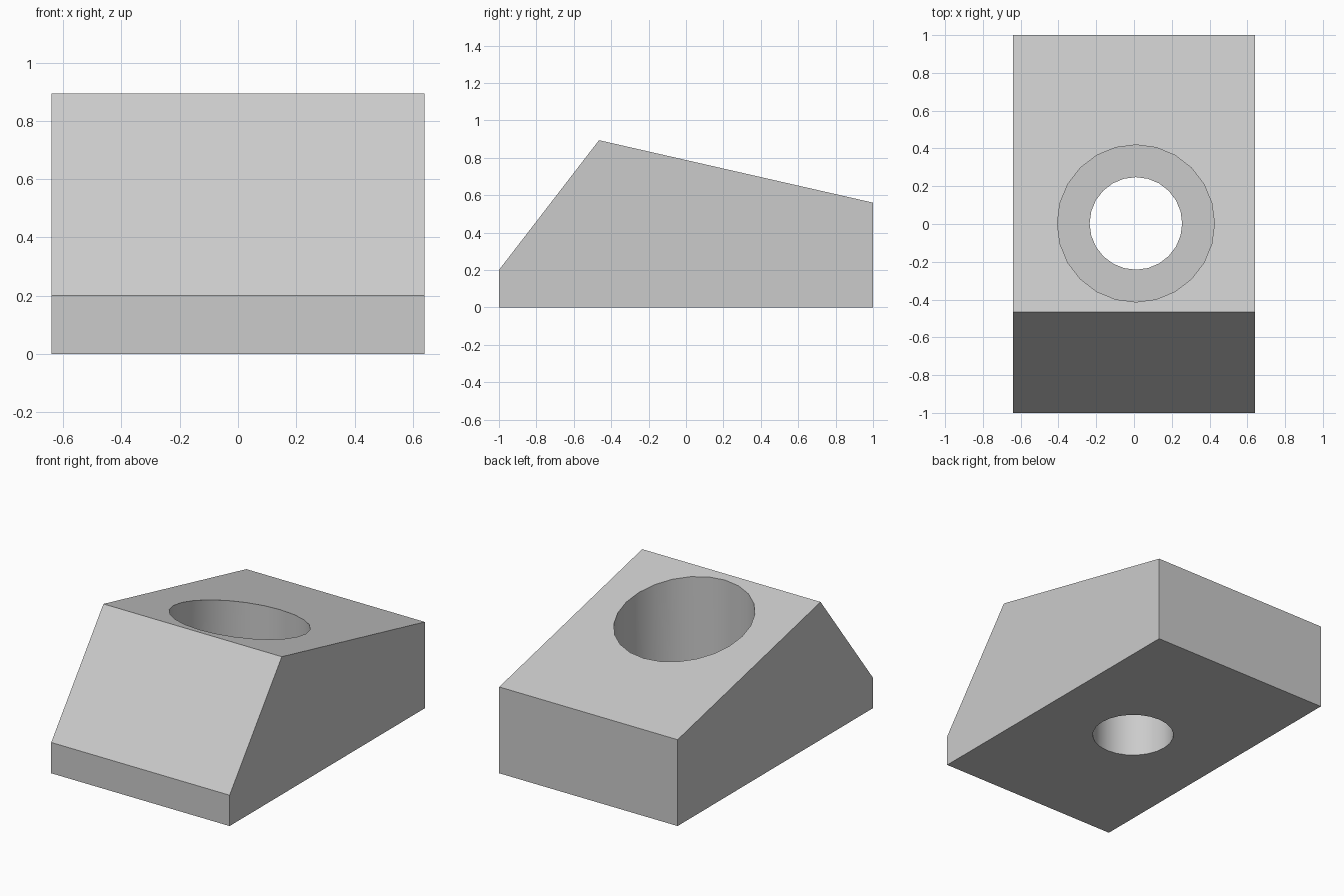
import bpy
import bmesh
from mathutils import Matrix

cube = bpy.data.objects.get("Cube")
if cube:
    bpy.data.objects.remove(cube, do_unlink=True)

HALF_WIDTH = 0.64
BORE_CENTRE = (0.01, 0.003)

grey = bpy.data.materials.new("plain_grey")
grey.use_nodes = True
colour = (0.6, 0.6, 0.6, 1)
grey.diffuse_color = colour
grey.node_tree.nodes["Principled BSDF"].inputs["Base Color"].default_value = colour


def add_object(name, bm):
    bmesh.ops.recalc_face_normals(bm, faces=bm.faces)
    mesh = bpy.data.meshes.new(name)
    bm.to_mesh(mesh)
    bm.free()
    mesh.materials.append(grey)
    obj = bpy.data.objects.new(name, mesh)
    bpy.context.collection.objects.link(obj)
    return obj


def bore_cutter(name, radius, bottom, top):
    bm = bmesh.new()
    place = Matrix.Translation((*BORE_CENTRE, (bottom + top) / 2))
    bmesh.ops.create_cone(bm, cap_ends=True, segments=24, radius1=radius,
                          radius2=radius, depth=top - bottom, matrix=place)
    obj = add_object(name, bm)
    obj.hide_render = True
    return obj


# Wedge block: side profile (y, z) extruded across the width
profile = [(-1, 0), (1, 0), (1, 0.56), (-0.465, 0.894), (-1, 0.2)]
bm = bmesh.new()
side = bm.faces.new([bm.verts.new((-HALF_WIDTH, y, z)) for y, z in profile])
grown = bmesh.ops.extrude_face_region(bm, geom=[side])["geom"]
bmesh.ops.translate(bm, vec=(2 * HALF_WIDTH, 0, 0),
                    verts=[g for g in grown if isinstance(g, bmesh.types.BMVert)])
block = add_object("wedge_block", bm)

# Through hole and wider counterbore above it
cutters = [bore_cutter("through_hole_cutter", 0.245, -0.2, 0.6),
           bore_cutter("counterbore_cutter", 0.416, 0.305, 1.2)]
bpy.ops.object.select_all(action="DESELECT")
block.select_set(True)
bpy.context.view_layer.objects.active = block
for cutter in cutters:
    mod = block.modifiers.new(cutter.name, "BOOLEAN")
    mod.operation = "DIFFERENCE"
    mod.solver = "EXACT"
    mod.object = cutter
    bpy.ops.object.modifier_apply(modifier=mod.name)
    bpy.data.objects.remove(cutter, do_unlink=True)

# Smooth bore walls, crisp block edges
bpy.ops.object.shade_smooth_by_angle()
